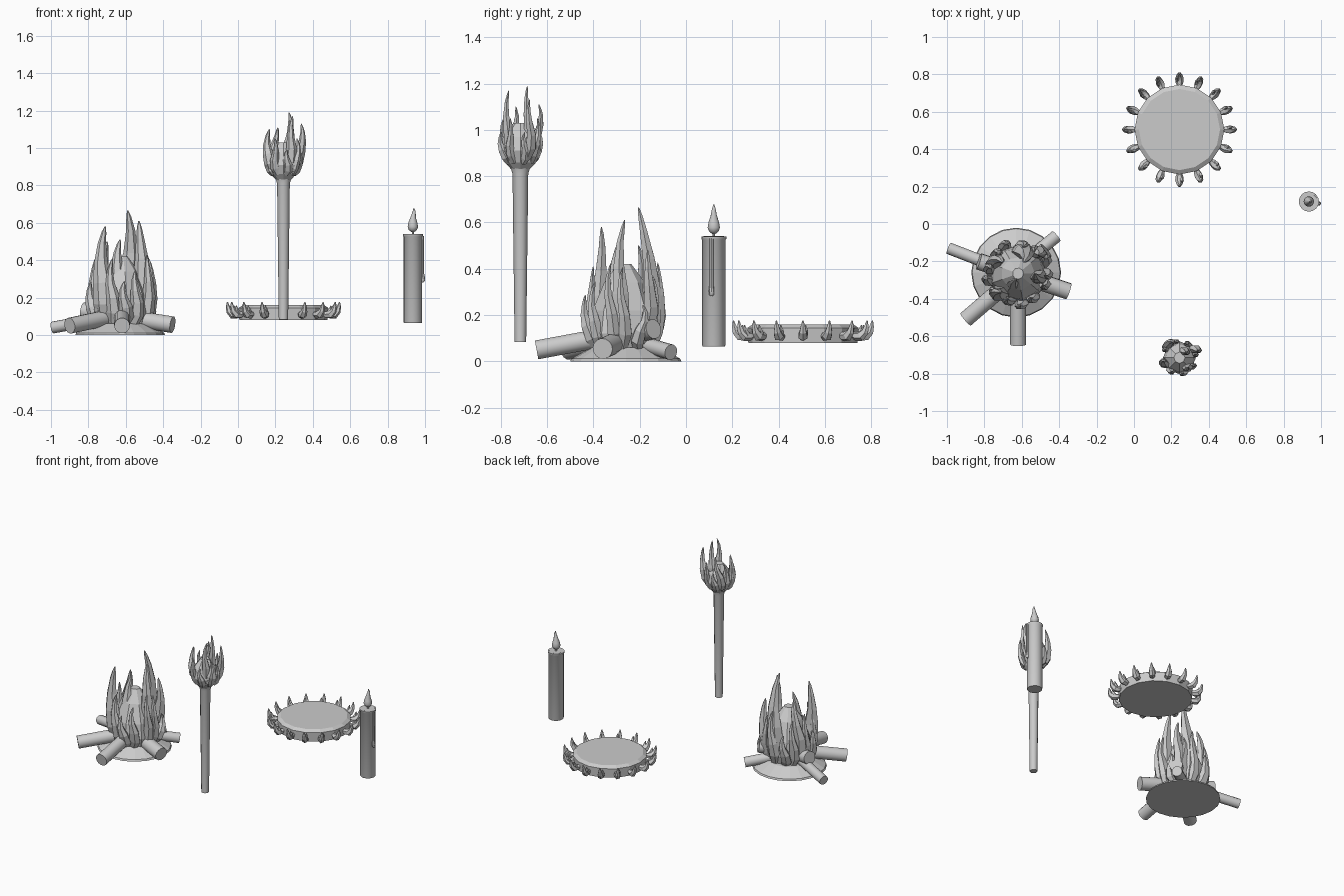
import bpy, bmesh, math, random
from mathutils import Vector

if "Cube" in bpy.data.objects:
    bpy.data.objects.remove(bpy.data.objects["Cube"])

random.seed(4)


def tube(bm, pts, radii, sides, squash=1.0):
    """Closed loft of rings along a path, added to bm."""
    pts = [Vector(p) for p in pts]
    rings = []
    for i, (p, r) in enumerate(zip(pts, radii)):
        a, b = pts[max(i - 1, 0)], pts[min(i + 1, len(pts) - 1)]
        q = Vector((0, 0, 1)).rotation_difference((b - a).normalized())
        ring = []
        for k in range(sides):
            t = 2 * math.pi * k / sides
            ring.append(bm.verts.new(p + q @ Vector((r * math.cos(t), r * squash * math.sin(t), 0))))
        rings.append(ring)
    for lo, hi in zip(rings, rings[1:]):
        for k in range(sides):
            j = (k + 1) % sides
            bm.faces.new((lo[k], lo[j], hi[j], hi[k]))
    bm.faces.new(rings[0][::-1])
    bm.faces.new(rings[-1])


def finish(name, bm, loc, smooth=False):
    bmesh.ops.recalc_face_normals(bm, faces=bm.faces)
    me = bpy.data.meshes.new(name)
    bm.to_mesh(me)
    bm.free()
    ob = bpy.data.objects.new(name, me)
    ob.location = loc
    bpy.context.collection.objects.link(ob)
    if smooth:
        bpy.context.view_layer.objects.active = ob
        ob.select_set(True)
        bpy.ops.object.shade_smooth_by_angle(angle=math.radians(40))
        ob.select_set(False)
    return ob


def lathe(name, profile, loc, sides, smooth=False):
    bm = bmesh.new()
    tube(bm, [(0, 0, z) for r, z in profile], [r for r, z in profile], sides)
    return finish(name, bm, loc, smooth)


def tongue(bm, base, tip, width, bulge, wave):
    """Leaf-like flame tongue bowing outwards, with a wavy tip."""
    base, tip = Vector(base), Vector(tip)
    out = Vector((base.x, base.y, 0)).normalized()
    side = Vector((-out.y, out.x, 0))
    pts, radii = [], []
    for t, w in ((0, .7), (.18, 1), (.4, .85), (.62, .58), (.82, .36), (.94, .2), (1, .05)):
        pts.append(base.lerp(tip, t) + out * bulge * math.sin(math.pi * t)
                   + side * wave * math.sin(2 * math.pi * t))
        radii.append(w * width)
    tube(bm, pts, radii, 6, 0.75)


# Campfire: ash mound
FIRE = (-0.63, -0.26, 0)
lathe("ash_mound", [(0.24, 0.0), (0.235, 0.012), (0.15, 0.06), (0.02, 0.07)], FIRE, 20)

# Campfire: logs lean inwards and cross under the flames (outer end, inner end, radius)
logs = [((-0.36, 0.13, 0.04), (0.08, -0.04, 0.12), 0.032),
        ((-0.27, -0.25, 0.05), (0.16, 0.12, 0.14), 0.043),
        ((0.01, -0.385, 0.05), (0.01, 0.10, 0.14), 0.042),
        ((0.28, -0.10, 0.055), (-0.20, 0.06, 0.13), 0.045),
        ((0.215, 0.195, 0.04), (-0.12, -0.08, 0.12), 0.034)]
for i, (a, b, r) in enumerate(logs):
    bm = bmesh.new()
    tube(bm, [a, b], [r, r], 14)
    finish(f"log_{i + 1}", bm, FIRE, True)

# Campfire: flames
bm = bmesh.new()
tube(bm, [(0, 0, 0.04), (0, 0, 0.12), (0, 0, 0.22), (0, 0, 0.34), (0, 0, 0.42)],
     [0.13, 0.155, 0.14, 0.09, 0.03], 9)
for base, tip, w, bulge in [
        ((-0.09, -0.08, 0.08), (-0.09, -0.10, 0.58), 0.062, 0.025),
        ((0.03, 0.10, 0.08), (0.03, 0.06, 0.665), 0.068, 0.035),
        ((0.09, -0.03, 0.08), (0.09, 0.0, 0.61), 0.062, 0.02),
        ((-0.02, -0.06, 0.1), (-0.01, -0.03, 0.51), 0.058, 0.02),
        ((-0.10, 0.05, 0.08), (-0.08, 0.06, 0.50), 0.06, 0.03),
        ((0.08, 0.08, 0.08), (0.11, 0.10, 0.48), 0.055, 0.03)]:
    tongue(bm, base, tip, w, bulge, 0.012)
for k in range(13):
    a = 2 * math.pi * (k + random.uniform(-.2, .2)) / 13
    h = (0.42, 0.26, 0.35)[k % 3] + random.uniform(-.02, .03)
    r = 0.17 if k % 3 == 1 else 0.145
    c, s = math.cos(a), math.sin(a)
    tongue(bm, (0.12 * c, 0.12 * s, 0.06), (r * c, r * s, h), 0.042, 0.025,
           random.choice((-.012, .012)))
finish("campfire_flames", bm, (-0.62, -0.265, 0))

# Torch: handle
TORCH = (0.243, -0.715, 0)
lathe("torch_handle", [(0.025, 0.083), (0.034, 0.81), (0.043, 0.84), (0.03, 0.85)], TORCH, 12, True)

# Torch: flames
bm = bmesh.new()
tube(bm, [(0, 0, 0.83), (0, 0, 0.86), (0, 0, 0.91), (0, 0, 0.97), (0, 0, 1.03)],
     [0.04, 0.068, 0.088, 0.075, 0.03], 8)
for base, tip, w, bulge in [
        ((0.02, 0.02, 0.88), (0.03, 0.03, 1.19), 0.036, 0.01),
        ((0.02, -0.04, 0.88), (0.05, -0.05, 1.17), 0.034, 0.015),
        ((0.06, 0.03, 0.88), (0.095, 0.04, 1.13), 0.034, 0.02),
        ((-0.05, 0.05, 0.88), (-0.03, 0.08, 1.11), 0.034, 0.02),
        ((-0.06, -0.02, 0.88), (-0.075, -0.02, 1.10), 0.034, 0.02)]:
    tongue(bm, base, tip, w, bulge, 0.01)
for k in range(8):
    a = 2 * math.pi * (k + 0.3) / 8
    c, s = math.cos(a), math.sin(a)
    tongue(bm, (0.05 * c, 0.05 * s, 0.86), (0.085 * c, 0.085 * s, (0.99, 1.05)[k % 2]),
           0.029, 0.018, 0.008 * (-1) ** k)
finish("torch_flames", bm, TORCH)

# Gas burner: plate
BURNER = (0.243, 0.505, 0)
lathe("burner_plate", [(0.236, 0.08), (0.24, 0.145), (0.217, 0.16)], BURNER, 16)

# Gas burner: ring of small hooked jets
bm = bmesh.new()
for k in range(16):
    a = 2 * math.pi * k / 16
    c, s = math.cos(a), math.sin(a)
    sx, sy = -s * 0.012, c * 0.012

    def at(r, z, side=0):
        return (r * c + side * sx, r * s + side * sy, z)
    tube(bm, [at(.23, .115), at(.25, .108), at(.272, .11), at(.29, .128), at(.297, .152), at(.3, .176)],
         [.012, .02, .023, .017, .011, .003], 6)
    tube(bm, [at(.262, .115, .8), at(.275, .135, 1.1), at(.278, .158, .9)], [.012, .01, .002], 5)
finish("burner_jets", bm, BURNER)

# Candle: body, wick, flame and wax drip
CANDLE = (0.935, 0.12, 0)
lathe("candle_body", [(0.048, 0.065), (0.05, 0.07), (0.05, 0.525), (0.054, 0.53), (0.054, 0.54),
                      (0.045, 0.541), (0.035, 0.532)], CANDLE, 16, True)
lathe("candle_wick", [(0.006, 0.53), (0.006, 0.57)], CANDLE, 8)
bm = bmesh.new()
tube(bm, [(0, 0, .551), (0, 0, .562), (0, 0, .578), (0, 0, .6), (0.002, 0, .63), (0.007, 0, .66), (0.004, 0, .68)],
     [.008, .022, .028, .024, .014, .008, .001], 10)
finish("candle_flame", bm, CANDLE, True)
bm = bmesh.new()
tube(bm, [(.053, -.01, .282), (.053, -.01, .288), (.053, -.01, .305), (.051, -.01, .33), (.05, -.01, .53)],
     [.005, .011, .012, .009, .009], 8)
finish("wax_drip", bm, CANDLE, True)
